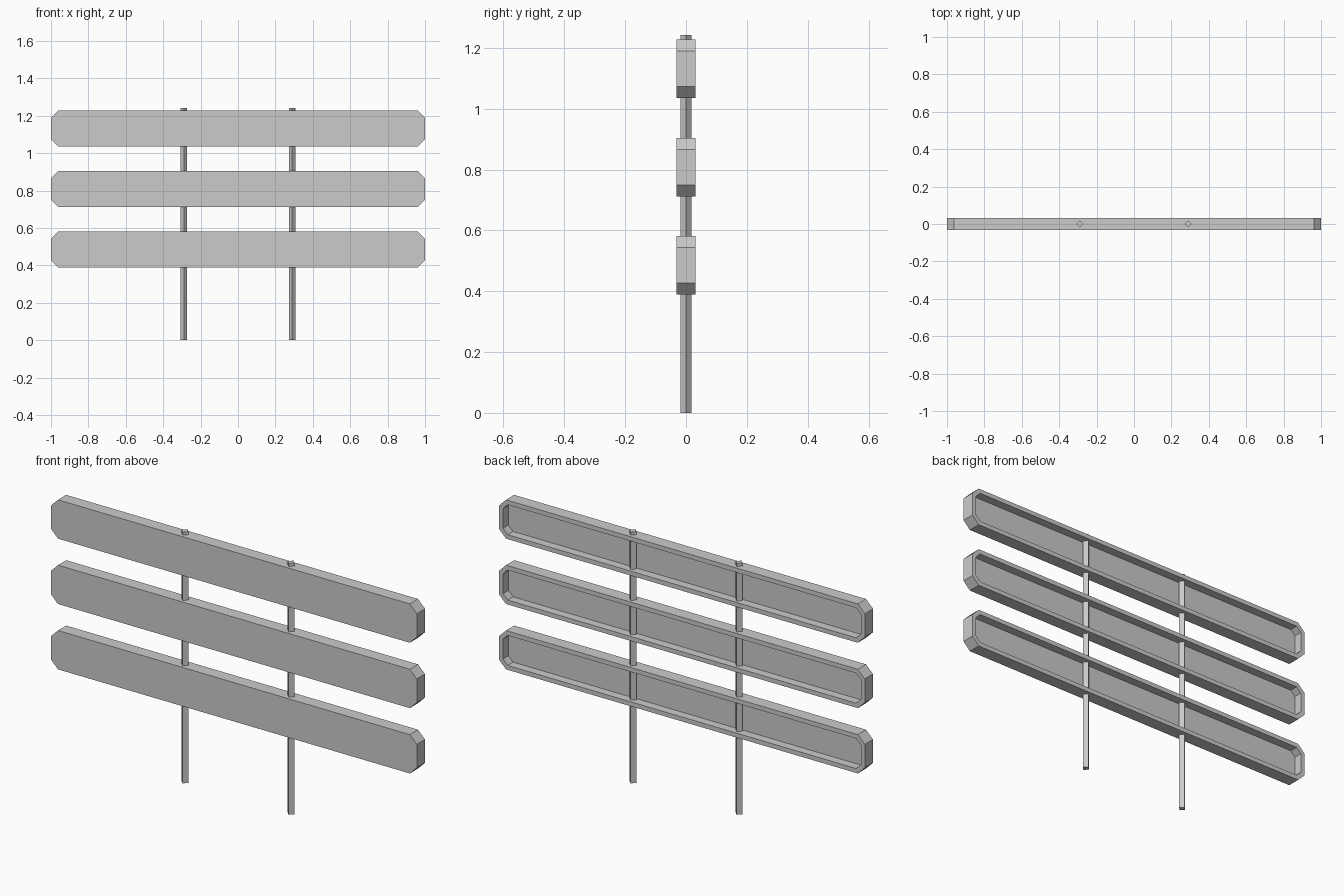
import bpy, bmesh
from mathutils import Vector

if "Cube" in bpy.data.objects:
    bpy.data.objects.remove(bpy.data.objects["Cube"])

HALF_T = 0.032      # half thickness of a board
HALF_H = 0.096      # half height of a board
CH = 0.038          # corner chamfer
RIM = 0.022         # rim width around the rear recess
DEPTH = 0.042       # recess depth
POST_R = 0.0185     # half diagonal of a post
POST_TOP = 1.242


def new_object(name, bm):
    bmesh.ops.recalc_face_normals(bm, faces=bm.faces)
    mesh = bpy.data.meshes.new(name)
    bm.to_mesh(mesh)
    bm.free()
    obj = bpy.data.objects.new(name, mesh)
    bpy.context.collection.objects.link(obj)
    return obj


def prism(profile, direction):
    """Extrude a closed profile; returns the bmesh and its far cap."""
    bm = bmesh.new()
    base = bm.faces.new([bm.verts.new(p) for p in profile])
    cap = bmesh.ops.extrude_face_region(bm, geom=[base], use_keep_orig=True)["geom"]
    bmesh.ops.translate(bm, verts=[v for v in cap if isinstance(v, bmesh.types.BMVert)],
                        vec=direction)
    bmesh.ops.recalc_face_normals(bm, faces=bm.faces)
    far = max(bm.faces, key=lambda f: f.calc_center_median().dot(Vector(direction)))
    return bm, far


# Boards: chamfered outline with a hollowed back
def board(name, z):
    quarter = [(1, HALF_H - CH), (1 - CH, HALF_H)]
    outline = (quarter + [(-x, h) for x, h in reversed(quarter)]
               + [(-x, -h) for x, h in quarter] + [(x, -h) for x, h in reversed(quarter)])
    bm, back = prism([(x, -HALF_T, z + h) for x, h in outline], (0, 2 * HALF_T, 0))
    bmesh.ops.inset_region(bm, faces=[back], thickness=RIM, use_even_offset=True)
    floor = bmesh.ops.extrude_discrete_faces(bm, faces=[back])["faces"][0]
    bmesh.ops.translate(bm, verts=floor.verts, vec=(0, -DEPTH, 0))
    return new_object(name, bm)


# Posts: square bars turned 45 degrees
def post(name, x):
    diamond = [(x + POST_R, 0, 0), (x, POST_R, 0), (x - POST_R, 0, 0), (x, -POST_R, 0)]
    bm, _ = prism(diamond, (0, 0, POST_TOP))
    return new_object(name, bm)


for name, z in (("lower_board", 0.485), ("middle_board", 0.808), ("upper_board", 1.131)):
    board(name, z)
for name, x in (("left_post", -0.29), ("right_post", 0.29)):
    post(name, x)
